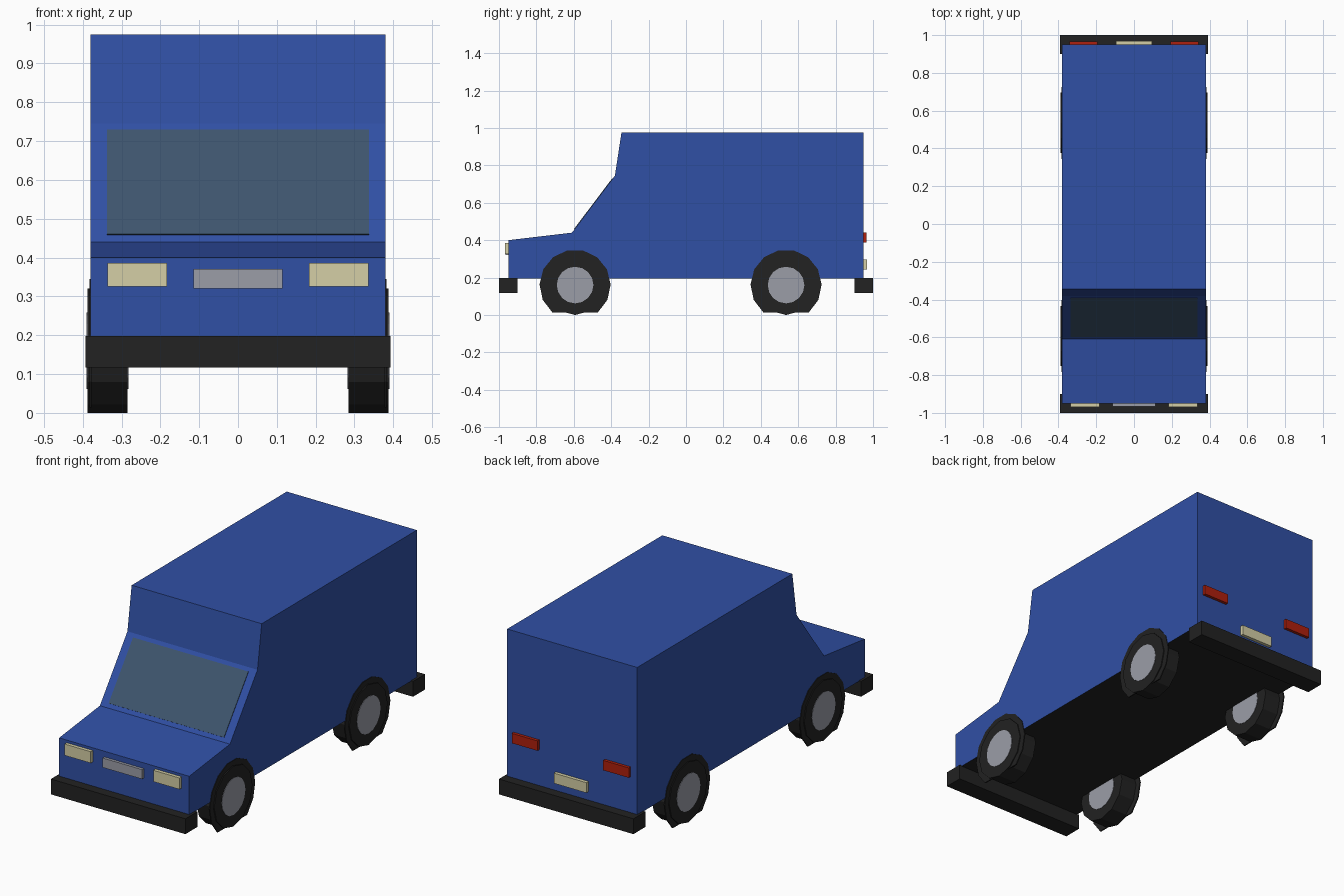
import bpy, bmesh, math

if "Cube" in bpy.data.objects:
    bpy.data.objects.remove(bpy.data.objects["Cube"])


def mat(name, rgb):
    m = bpy.data.materials.new(name)
    m.diffuse_color = (*rgb, 1)
    m.use_nodes = True
    m.node_tree.nodes["Principled BSDF"].inputs["Base Color"].default_value = m.diffuse_color
    return m


BLUE = mat("blue paint", (0.03, 0.08, 0.376))
BLACK = mat("black rubber", (0.016, 0.016, 0.016))
GREY = mat("grey metal", (0.33, 0.34, 0.39))
CREAM = mat("cream lamp", (0.66, 0.62, 0.38))
RED = mat("red lamp", (0.43, 0.014, 0.004))
GLASS = mat("window glass", (0.048, 0.091, 0.155))


def prism(name, profile, x0, x1, *mats):
    """Extrude a (y, z) profile from x0 to x1."""
    bm = bmesh.new()
    face = bm.faces.new([bm.verts.new((x0, y, z)) for y, z in profile])
    ext = bmesh.ops.extrude_face_region(bm, geom=[face])
    verts = [v for v in ext["geom"] if isinstance(v, bmesh.types.BMVert)]
    bmesh.ops.translate(bm, verts=verts, vec=(x1 - x0, 0, 0))
    bmesh.ops.recalc_face_normals(bm, faces=bm.faces)
    if len(mats) > 1:  # second colour goes on the underside
        bm.normal_update()
        for f in bm.faces:
            f.material_index = int(f.normal.z < -0.9)
    me = bpy.data.meshes.new(name)
    bm.to_mesh(me)
    bm.free()
    for m in mats:
        me.materials.append(m)
    ob = bpy.data.objects.new(name, me)
    bpy.context.collection.objects.link(ob)
    return ob


def box(name, x0, x1, y0, y1, z0, z1, m):
    return prism(name, [(y0, z0), (y1, z0), (y1, z1), (y0, z1)], x0, x1, m)


def arc(cy, cz, r, n, start, step):
    return [(cy + r * math.cos(math.radians(start + i * step)),
             cz + r * math.sin(math.radians(start + i * step))) for i in range(n)]


# Body shell with dark floor
prism("van_body", [(-0.95, 0.195), (-0.95, 0.40), (-0.61, 0.44), (-0.38, 0.745),
                   (-0.345, 0.975), (0.95, 0.975), (0.95, 0.195)],
      -0.38, 0.38, BLUE, BLACK)

# Windscreen: thin plate lying on the slope
sy, sz = 0.23, 0.305
ln = math.hypot(sy, sz)
ny, nz = -sz / ln * 0.003, sy / ln * 0.003
a, b = [(-0.61 + sy * t, 0.44 + sz * t) for t in (0.06, 0.945)]
prism("windscreen", [a, b, (b[0] + ny, b[1] + nz), (a[0] + ny, a[1] + nz)],
      -0.337, 0.337, GLASS)

# Bumpers
box("front_bumper", -0.393, 0.393, -1.0, -0.9, 0.117, 0.198, BLACK)
box("rear_bumper", -0.393, 0.393, 0.9, 1.0, 0.117, 0.198, BLACK)

# Grille and number plate
box("front_grille", -0.115, 0.115, -0.965, -0.945, 0.32, 0.37, GREY)
box("rear_plate", -0.095, 0.095, 0.945, 0.968, 0.243, 0.297, CREAM)

for side, s in (("left", -1), ("right", 1)):
    # Lamps
    box(f"headlight_{side}", s * 0.183, s * 0.336, -0.968, -0.945, 0.326, 0.386, CREAM)
    box(f"tail_light_{side}", s * 0.192, s * 0.342, 0.945, 0.966, 0.388, 0.44, RED)
    for end, cy in (("front", -0.593), ("rear", 0.535)):
        # Wheel arch plate, tyre and hub
        prism(f"{end}_{side}_wheel_arch", arc(cy, 0.16, 0.19, 12, -50, 280 / 11),
              s * 0.377, s * 0.383, BLACK)
        prism(f"{end}_{side}_tyre", arc(cy, 0.16, 0.16, 12, 0, 30),
              s * 0.284, s * 0.388, BLACK)
        prism(f"{end}_{side}_hub", arc(cy, 0.16, 0.098, 16, 0, 22.5),
              s * 0.282, s * 0.39, GREY)
